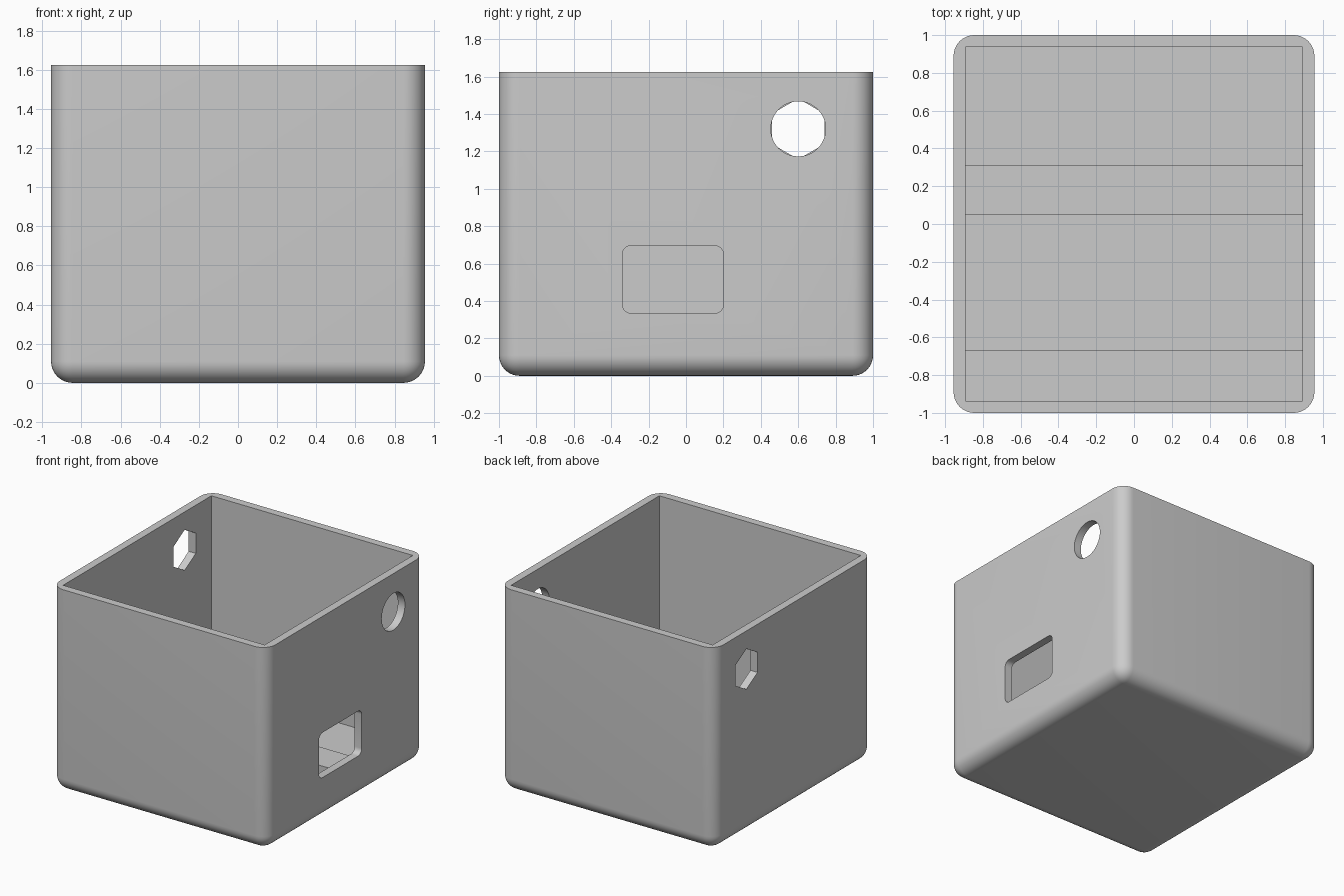
import bpy, bmesh, math
from mathutils import Matrix

if "Cube" in bpy.data.objects:
    bpy.data.objects.remove(bpy.data.objects["Cube"], do_unlink=True)

HX, HY, HEIGHT = 0.955, 1.0, 1.625     # outer half sizes and height
WALL, FLOOR, RADIUS = 0.063, 0.11, 0.11
HOLE_Y, HOLE_Z = 0.6, 1.32

grey = bpy.data.materials.new("plain grey")
grey.use_nodes = True
grey.diffuse_color = (0.6, 0.6, 0.6, 1)
grey.node_tree.nodes["Principled BSDF"].inputs["Base Color"].default_value = (0.6, 0.6, 0.6, 1)


def make(name, bm):
    mesh = bpy.data.meshes.new(name)
    bmesh.ops.recalc_face_normals(bm, faces=bm.faces)
    bm.to_mesh(mesh)
    bm.free()
    mesh.materials.append(grey)
    obj = bpy.data.objects.new(name, mesh)
    bpy.context.collection.objects.link(obj)
    return obj


def box(x0, x1, y0, y1, z0, z1):
    bm = bmesh.new()
    size = Matrix.Diagonal((x1 - x0, y1 - y0, z1 - z0, 1))
    place = Matrix.Translation(((x0 + x1) / 2, (y0 + y1) / 2, (z0 + z1) / 2))
    bmesh.ops.create_cube(bm, size=1, matrix=place @ size)
    return bm


def round_edges(bm, edges, radius, segments):
    bmesh.ops.bevel(bm, geom=edges, offset=radius, segments=segments,
                    profile=0.5, affect='EDGES', clamp_overlap=True)


def wall_hole(name, x, radius, sides):
    # prism along x, with a corner pointing up
    bm = bmesh.new()
    bmesh.ops.create_cone(bm, cap_ends=True, segments=sides, radius1=radius, radius2=radius,
                          depth=0.3)
    turn = Matrix.Rotation(math.pi / 2, 4, 'Y')
    bm.transform(Matrix.Translation((x, HOLE_Y, HOLE_Z)) @ turn)
    top = max(v.co.z for v in bm.verts) - HOLE_Z
    if top < radius * 0.99:
        bm.transform(Matrix.Translation((x, HOLE_Y, HOLE_Z))
                     @ Matrix.Rotation(math.pi / sides, 4, 'X')
                     @ Matrix.Translation((-x, -HOLE_Y, -HOLE_Z)))
    return make(name, bm)


# outer body, rounded everywhere but the rim
bm = box(-HX, HX, -HY, HY, 0, HEIGHT)
soft = [e for e in bm.edges if min(v.co.z for v in e.verts) < 0.01]
round_edges(bm, soft, RADIUS, 10)
shell = make("box_shell", bm)

# cavity and wall openings
cavity = make("cavity_cutter", box(-HX + WALL, HX - WALL, -HY + WALL, HY - WALL, FLOOR, 2))
bm = box(0.8, 1.1, -0.34, 0.2, 0.335, 0.695)
round_edges(bm, [e for e in bm.edges if abs(e.verts[0].co.x - e.verts[1].co.x) > 0.1], 0.045, 6)
window = make("window_cutter", bm)
round_hole = wall_hole("round_hole_cutter", HX, 0.147, 48)
hex_hole = wall_hole("hex_hole_cutter", -HX, 0.162, 6)

for cutter in (cavity, window, round_hole, hex_hole):
    cut = shell.modifiers.new(cutter.name, 'BOOLEAN')
    cut.operation, cut.solver, cut.object = 'DIFFERENCE', 'EXACT', cutter
bpy.context.view_layer.update()
result = bpy.data.meshes.new_from_object(
    shell.evaluated_get(bpy.context.evaluated_depsgraph_get()))
shell.modifiers.clear()
shell.data = result
for cutter in (cavity, window, round_hole, hex_hole):
    bpy.data.objects.remove(cutter, do_unlink=True)

bpy.ops.object.select_all(action='DESELECT')
shell.select_set(True)
bpy.context.view_layer.objects.active = shell
bpy.ops.object.shade_smooth_by_angle(angle=math.radians(30))

# support rails across the floor
for name, y0, y1 in (("front_rail", -HY + WALL, -0.67), ("middle_rail", 0.05, 0.31)):
    make(name, box(-HX + WALL, HX - WALL, y0, y1, FLOOR, 0.23))
